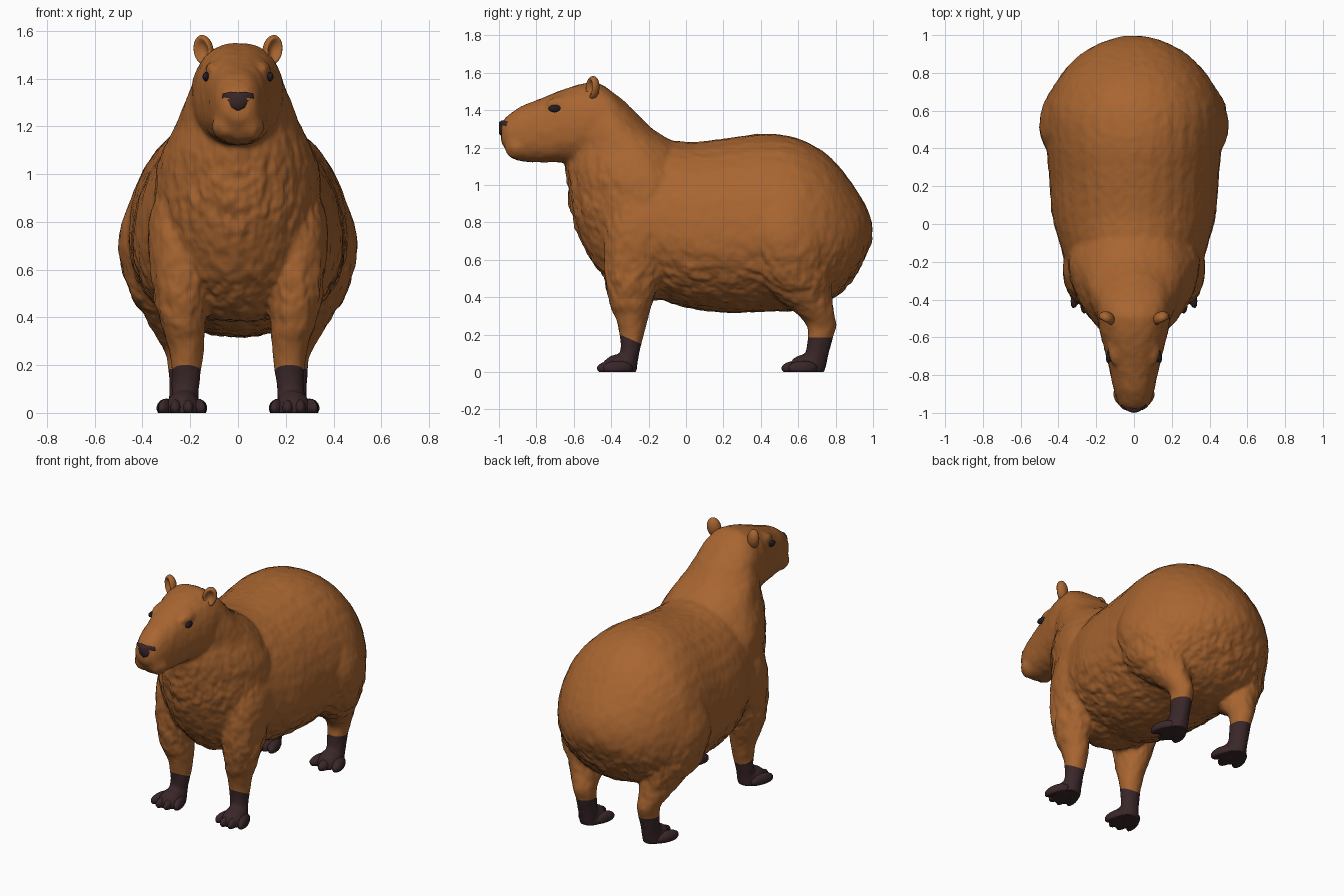
import bpy, bmesh, math
from mathutils import Vector, Matrix, noise

cube = bpy.data.objects.get("Cube")
if cube:
    bpy.data.objects.remove(cube)


def material(name, rgb):
    m = bpy.data.materials.new(name)
    m.use_nodes = True
    m.diffuse_color = (*rgb, 1)
    m.node_tree.nodes["Principled BSDF"].inputs["Base Color"].default_value = (*rgb, 1)
    return m


FUR = material("brown fur", (0.39, 0.13, 0.03))
SKIN = material("dark skin", (0.042, 0.02, 0.022))
EYE = material("eye black", (0.017, 0.012, 0.018))


def finish(bm, name, *mats):
    bmesh.ops.recalc_face_normals(bm, faces=bm.faces)
    mesh = bpy.data.meshes.new(name)
    bm.to_mesh(mesh)
    bm.free()
    for m in mats:
        mesh.materials.append(m)
    mesh.shade_smooth()
    obj = bpy.data.objects.new(name, mesh)
    bpy.context.collection.objects.link(obj)
    return obj


def spline(rows, steps=4):
    """Smooth interpolation between the given cross-sections."""
    out = []
    for i in range(len(rows) - 1):
        a, b, c, d = (rows[max(0, min(len(rows) - 1, i + k))] for k in (-1, 0, 1, 2))
        for s in range(steps):
            t = s / steps
            out.append([q + 0.5 * t * (r - p + t * (2*p - 5*q + 4*r - w + t * (3*(q - r) + w - p)))
                        for p, q, r, w in zip(a, b, c, d)])
    return out + [list(rows[-1])]


def loft(bm, axis, rows, wide=0.5, power=1.0, sides=32, mirror=1):
    """Rows hold: position on axis, low edge, high edge, half width, centre x."""
    rings = []
    for pos, lo, hi, half, cx in spline(rows):
        mid, ring = lo + (hi - lo) * wide, []
        for k in range(sides):
            c, s = math.cos(math.tau * k / sides), math.sin(math.tau * k / sides)
            x = mirror * (cx + half * math.copysign(abs(c) ** power, c))
            o = mid + (hi - mid if s > 0 else mid - lo) * math.copysign(abs(s) ** power, s)
            ring.append(bm.verts.new((x, pos, o) if axis == "y" else (x, o, pos)))
        rings.append(ring)
    for a, b in zip(rings, rings[1:]):
        for k in range(sides):
            n = (k + 1) % sides
            bm.faces.new((a[k], a[n], b[n], b[k]))
    bm.faces.new(rings[0])
    bm.faces.new(rings[-1])


def ball(bm, centre, size, turn=0.0, segs=20):
    mat = Matrix.Translation(centre) @ Matrix.Rotation(turn, 4, "Z") @ Matrix.Diagonal((*size, 1))
    return bmesh.ops.create_uvsphere(bm, u_segments=segs, v_segments=segs // 2 + 2,
                                     radius=1, matrix=mat)["verts"]


# Body masses, merged into one skin afterwards
bm = bmesh.new()
# barrel and rump
loft(bm, "y", [(-.45, .62, 1.1, .2, 0), (-.3, .46, 1.2, .33, 0), (-.1, .375, 1.235, .395, 0),
               (.05, .335, 1.23, .435, 0), (.25, .315, 1.255, .45, 0), (.42, .325, 1.275, .465, 0),
               (.58, .325, 1.255, .475, 0), (.7, .35, 1.2, .44, 0), (.8, .4, 1.12, .38, 0),
               (.9, .51, .99, .28, 0), (.96, .62, .89, .175, 0), (.995, .7, .8, .06, 0)], wide=.42)
# chest and neck
loft(bm, "z", [(.385, -.26, 0, .1, 0), (.42, -.34, 0, .18, 0), (.5, -.43, .1, .25, 0),
               (.6, -.51, .1, .32, 0), (.8, -.6, .1, .35, 0), (1, -.635, .1, .345, 0),
               (1.1, -.645, .05, .315, 0), (1.2, -.64, -.02, .265, 0), (1.3, -.64, -.18, .225, 0),
               (1.4, -.62, -.28, .18, 0), (1.49, -.58, -.38, .12, 0)], wide=.58, power=1.12)
# head
loft(bm, "y", [(-.988, 1.23, 1.325, .045, 0), (-.965, 1.19, 1.36, .075, 0),
               (-.93, 1.145, 1.39, .092, 0), (-.87, 1.125, 1.425, .11, 0),
               (-.75, 1.12, 1.473, .135, 0), (-.65, 1.12, 1.513, .16, 0), (-.55, 1.12, 1.542, .185, 0),
               (-.47, 1.12, 1.545, .195, 0), (-.38, 1.13, 1.485, .2, 0), (-.28, 1.15, 1.385, .17, 0)],
     power=.85, wide=.45)
for side in (1, -1):
    # front leg and shoulder
    loft(bm, "z", [(0, -.37, -.265, .06, .225), (.1, -.35, -.25, .057, .22),
                   (.2, -.355, -.225, .066, .215), (.3, -.38, -.2, .08, .22),
                   (.4, -.42, -.17, .098, .235), (.6, -.44, -.1, .125, .24),
                   (.8, -.42, -.04, .135, .24), (1, -.36, -.08, .1, .21)], mirror=side)
    # hind leg and haunch
    loft(bm, "z", [(0, .62, .74, .06, .23), (.1, .64, .765, .057, .23), (.18, .65, .785, .062, .23),
                   (.25, .645, .805, .07, .235), (.32, .58, .79, .095, .25),
                   (.4, .47, .78, .13, .26), (.5, .37, .78, .17, .285), (.7, .31, .78, .2, .302),
                   (.88, .33, .74, .18, .275), (1.02, .4, .68, .12, .23)], wide=.44, mirror=side)
    # foot pads
    for y in (-.36, .64):
        ball(bm, (side * .23, y, .01), (.078, .095, .085))
    # brow ridges and muzzle lobes
    ball(bm, (side * .1, -.66, 1.435), (.038, .09, .038))
    ball(bm, (side * .05, -.9, 1.2), (.06, .07, .062))
skin = finish(bm, "body_base")

# Merge the masses and soften the joins
rm = skin.modifiers.new("merge", "REMESH")
rm.mode, rm.voxel_size = "VOXEL", 0.012
sm = skin.modifiers.new("soften", "SMOOTH")
sm.factor, sm.iterations = 0.5, 8
merged = bpy.data.meshes.new_from_object(skin.evaluated_get(bpy.context.evaluated_depsgraph_get()))
bpy.data.objects.remove(skin)

bm = bmesh.new()
bm.from_mesh(merged)
bm.normal_update()
# Shaggy fur: stretched noise, strongest on chest, belly and flanks
shift = {}
for v in bm.verts:
    p = v.co
    amount = 0.0025
    if p.z > .22:
        chest = max(0, 1 - abs(p.z - .9) / .35) * max(0, -v.normal.y) * (p.y < -.2)
        belly = max(0, 1 - abs(p.z - .5) / .25)
        amount += 0.012 * max(chest, belly * .7)
    n = noise.noise(Vector((p.x * 26, p.y * 20, p.z * 14)))
    n += .6 * noise.noise(Vector((p.x * 50, p.y * 40, p.z * 28)))
    shift[v] = v.normal * amount * n
for v, d in shift.items():
    v.co += d
    v.co.z = max(0, v.co.z)
# Clean sock lines on the legs, sloping on the front pair
front_line = (Vector((0, -.29, .172)), Vector((0, .45, 1)).normalized())
hind_line = (Vector((0, .7, .183)), Vector((0, 0, 1)))
for (co, no), sign in ((front_line, -1), (hind_line, 1)):
    low = [f for f in bm.faces if f.calc_center_median().z < .28
           and f.calc_center_median().y * sign > 0]
    geom = low + list({e for f in low for e in f.edges}) + list({v for f in low for v in f.verts})
    bmesh.ops.bisect_plane(bm, geom=geom, plane_co=co, plane_no=no, dist=1e-5)
for f in bm.faces:
    c = f.calc_center_median()
    co, no = front_line if c.y < .2 else hind_line
    f.material_index = int((c - co).dot(no) < 0 and c.z < .28)
finish(bm, "body", FUR, SKIN)

# Nose pad: wide at the top, narrow below, wrapped back over the muzzle
bm = bmesh.new()
outline = [(0, 1.265), (.03, 1.278), (.045, 1.303), (.068, 1.318), (.064, 1.338), (.03, 1.345)]
outline += [(0, 1.342)] + [(-x, z) for x, z in reversed(outline[1:])]
layers = []
for grow, y in ((.8, -1.0), (1, -.99), (1, -.935)):
    layers.append([bm.verts.new((x * grow, y + 6 * x * x, 1.31 + (z - 1.31) * grow))
                   for x, z in outline])
tip = bm.verts.new((0, -1.0, 1.315))
for k in range(len(outline)):
    n = (k + 1) % len(outline)
    bm.faces.new((tip, layers[0][n], layers[0][k]))
    for a, b in zip(layers, layers[1:]):
        bm.faces.new((a[k], a[n], b[n], b[k]))
finish(bm, "nose", SKIN)

for side, label in ((1, "left"), (-1, "right")):
    # Eye
    bm = bmesh.new()
    ball(bm, (side * .131, -.698, 1.408), (.016, .038, .02), turn=side * .2)
    finish(bm, label + "_eye", EYE)

    # Ear: thick flattened ball with a hollow front
    bm = bmesh.new()
    verts = ball(bm, (0, 0, 0), (.043, .036, .064), segs=28)
    for v in verts:
        r = math.hypot(v.co.x / .043, v.co.z / .064)
        if v.co.y < 0 and r < .8:
            v.co.y += .04 * (1 - (r / .8) ** 2)
    bm.transform(Matrix.Translation((side * .144, -.5, 1.519)) @ Matrix.Rotation(side * .5, 4, "Z")
                 @ Matrix.Rotation(side * .2, 4, "Y"))
    finish(bm, label + "_ear", FUR)

    # Toes: four in front, three behind
    for part, y, count in (("front", -.395, 4), ("hind", .595, 3)):
        bm = bmesh.new()
        for k in range(count):
            u = 2 * k / (count - 1) - 1
            ball(bm, (side * (.235 + u * .064), y + .03 * u * u, .02),
                 (.085 / count + .007, .085, .04), turn=side * u * .3, segs=14)
        for v in bm.verts:
            v.co.z = max(0, v.co.z)
        finish(bm, f"{label}_{part}_toes", SKIN)
